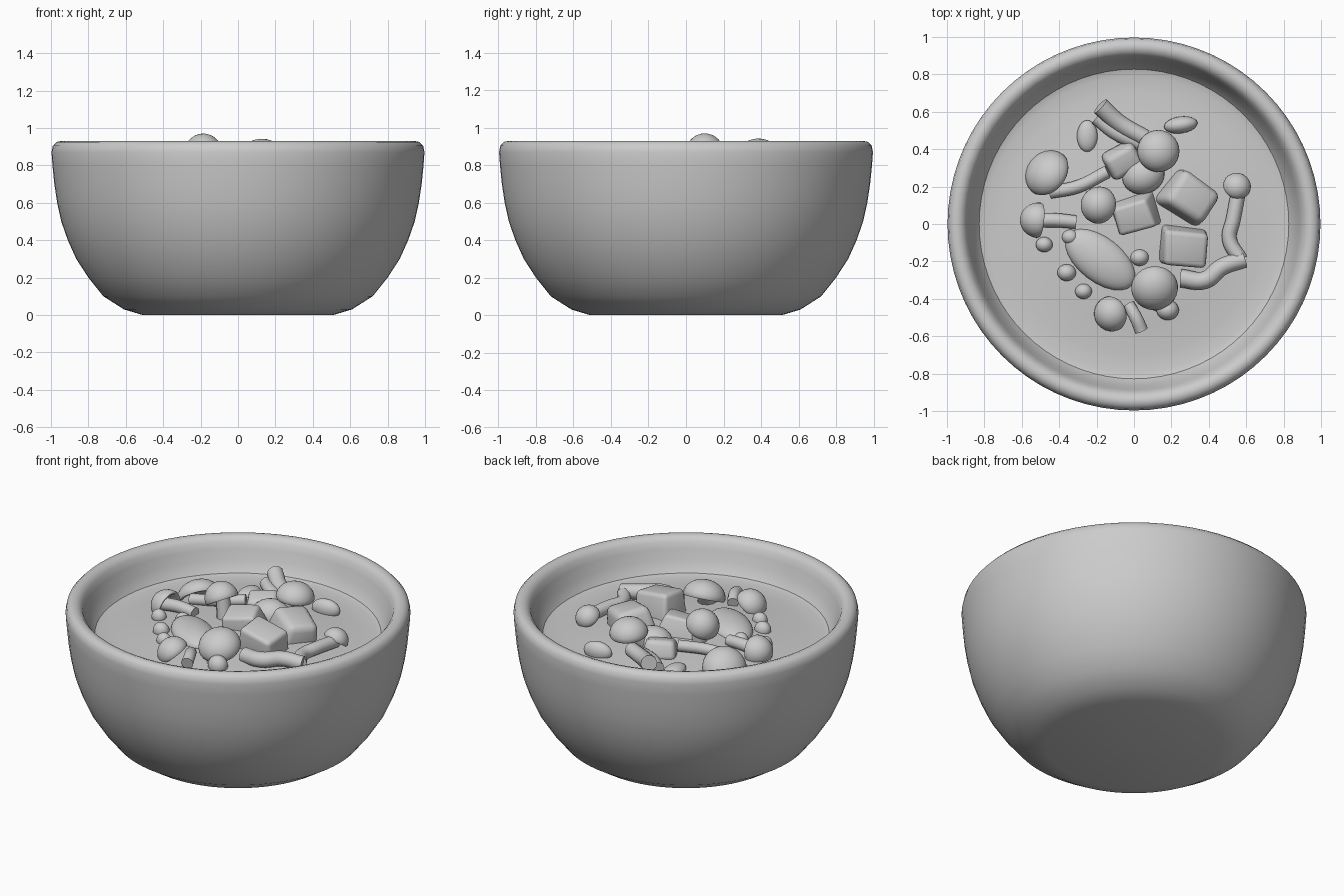
import bpy, bmesh, math, random
from mathutils import Vector, Euler

random.seed(4)
if "Cube" in bpy.data.objects:
    bpy.data.objects.remove(bpy.data.objects["Cube"])

clay = bpy.data.materials.new("grey clay")
clay.use_nodes = True
GREY = (0.6, 0.6, 0.6, 1)
clay.diffuse_color = GREY
clay.node_tree.nodes["Principled BSDF"].inputs["Base Color"].default_value = GREY


def add(name, mesh, loc=(0, 0, 0), angle=40):
    mesh.materials.append(clay)
    ob = bpy.data.objects.new(name, mesh)
    ob.location = loc
    bpy.context.collection.objects.link(ob)
    bpy.ops.object.select_all(action='DESELECT')
    ob.select_set(True)
    bpy.context.view_layer.objects.active = ob
    bpy.ops.object.shade_smooth_by_angle(angle=math.radians(angle))
    return ob


def lathe(name, profile, steps, loc=(0, 0, 0), axis=(0, 0, 1), angle=40):
    """Spin (radius, height) points around z, then point z along axis."""
    bm = bmesh.new()
    vs = [bm.verts.new((r, 0, z)) for r, z in profile]
    edges = [bm.edges.new(p) for p in zip(vs, vs[1:])]
    bmesh.ops.spin(bm, geom=vs + edges, axis=(0, 0, 1), cent=(0, 0, 0),
                   angle=math.tau, steps=steps)
    bmesh.ops.remove_doubles(bm, verts=bm.verts, dist=0.0005)
    bmesh.ops.recalc_face_normals(bm, faces=bm.faces)
    me = bpy.data.meshes.new(name)
    bm.to_mesh(me)
    bm.free()
    ob = add(name, me, loc, angle)
    ob.rotation_euler = Vector(axis).to_track_quat('Z', 'Y').to_euler()
    return ob


def cap(name, loc, r, h, axis=(0, 0, 1), hollow=0.3):
    """Domed mushroom cap with a rolled edge and a hollow underside."""
    dome = [(r * math.cos(a), h * math.sin(a))
            for a in (math.pi / 2 * i / 8 for i in range(8, -1, -1))]
    under = [(r * 0.95, -h * 0.12), (r * 0.8, -h * 0.08), (r * 0.6, h * hollow),
             (0, h * hollow)]
    return lathe(name, dome + under, 28, loc, axis, 50)


def tube(name, points, r, tip=1.0):
    """Round stalk through points, tapering or flaring to the tip."""
    cu = bpy.data.curves.new(name, 'CURVE')
    cu.dimensions = '3D'
    cu.bevel_depth, cu.bevel_resolution, cu.use_fill_caps = r, 3, True
    cu.resolution_u = 6
    sp = cu.splines.new('BEZIER')
    sp.bezier_points.add(len(points) - 1)
    for i, (bp, p) in enumerate(zip(sp.bezier_points, points)):
        bp.co = p
        bp.handle_left_type = bp.handle_right_type = 'AUTO'
        bp.radius = 1 + (tip - 1) * i / (len(points) - 1)
    tmp = bpy.data.objects.new(name, cu)
    me = bpy.data.meshes.new_from_object(tmp)
    bpy.data.objects.remove(tmp)
    me.name = name
    return add(name, me, angle=50)


def blob(name, loc, size, turn=0):
    """Rounded lump, size given as half-axes."""
    bm = bmesh.new()
    bmesh.ops.create_uvsphere(bm, u_segments=24, v_segments=14, radius=1)
    bmesh.ops.scale(bm, vec=size, verts=bm.verts)
    me = bpy.data.meshes.new(name)
    bm.to_mesh(me)
    bm.free()
    ob = add(name, me, loc)
    ob.rotation_euler.z = math.radians(turn)
    return ob


def chunk(name, loc, size, rot, taper=0.8, soft=0.03):
    """Diced vegetable: an uneven tapered block with softened edges."""
    bm = bmesh.new()
    bmesh.ops.create_cube(bm, size=1)
    for v in bm.verts:
        if v.co.z > 0:
            v.co.x *= taper
            v.co.y *= taper
        v.co += Vector([random.uniform(-0.05, 0.05) for _ in range(3)])
    bmesh.ops.scale(bm, vec=size, verts=bm.verts)
    bmesh.ops.bevel(bm, geom=bm.edges[:], offset=soft, segments=3, profile=0.5,
                    affect='EDGES')
    me = bpy.data.meshes.new(name)
    bm.to_mesh(me)
    bm.free()
    ob = add(name, me, loc, 35)
    ob.rotation_euler = Euler([math.radians(a) for a in rot])
    return ob


# Bowl with rounded rim
lathe("bowl", [(0, 0), (.51, 0), (.61, .03), (.72, .1), (.8, .2), (.865, .3),
               (.91, .4), (.945, .5), (.967, .6), (.982, .7), (.992, .8), (.997, .87),
               (.99, .905), (.97, .925), (.945, .93), (.92, .922), (.9, .9),
               (.885, .86), (.865, .8), (.835, .74), (.8, .7)], 72)

# Soup surface, slightly heaped in the middle
lathe("soup", [(.86, .745), (.83, .732), (.79, .725), (.7, .725), (.55, .738),
               (.4, .755), (.2, .765), (0, .77)], 64)

# Tall mushroom with tilted cap
cap("tilted_cap", (-.185, .1, .87), .1, .1, (-.45, .15, .8))
tube("tilted_stem", [(-.17, .09, .9), (-.15, .08, .74)], .04, 1.2)

# Mushroom at the back with a second cap leaning under it
cap("back_cap", (.13, .39, .85), .113, .092, (.05, .1, 1))
tube("back_stem", [(.12, .38, .88), (.07, .3, .73)], .045, 1.2)
blob("lower_cap", (.05, .26, .77), (.115, .1, .09), 20)
chunk("back_slice", (-.06, .34, .78), (.2, .16, .12), (15, 0, 30))
tube("forked_stalk", [(.06, .46, .79), (-.08, .54, .8), (-.18, .63, .83)], .045, 1.1)
tube("forked_stalk_side", [(.03, .43, .77), (-.1, .49, .78), (-.2, .57, .78)], .04)

# Side mushroom lying down
cap("left_lying_cap", (-.51, .02, .765), .095, .1, (-1, .1, .2))
tube("left_lying_stem", [(-.54, .02, .77), (-.42, .02, .78), (-.31, .01, .775)], .04, .9)

# Mushroom with long curling stalk
cap("curled_cap", (.55, .2, .765), .075, .07, (.2, .5, .8))
tube("curled_stem", [(.56, .18, .765), (.53, .02, .77), (.51, -.08, .765),
                     (.57, -.19, .77)], .04)
tube("curled_stem_end", [(.59, -.19, .77), (.47, -.23, .785), (.38, -.3, .78),
                         (.25, -.29, .77)], .045, 1.1)

# Front mushrooms
cap("front_cap", (.11, -.34, .81), .125, .1, (.05, -.4, .9))
tube("front_stem", [(.11, -.35, .84), (.14, -.42, .72)], .05, 1.2)
cap("front_small_cap", (-.12, -.48, .765), .095, .09, (-.5, -.2, .7))
tube("front_small_stem", [(-.03, -.43, .77), (.01, -.5, .785), (.04, -.57, .77)], .033, 1.1)

# Diced chunks
chunk("middle_chunk", (0, .05, .78), (.26, .2, .18), (12, -8, 15), .75, .02)
chunk("right_chunk", (.3, .14, .79), (.29, .25, .19), (-8, 10, -35), .8, .04)
chunk("front_chunk", (.265, -.125, .79), (.25, .21, .2), (8, 5, -3), .88, .025)

# Half-slice standing at the back left
cap("wedge", (-.46, .27, .74), .13, .1, (-.6, .5, .75))
tube("thin_stick", [(-.45, .17, .765), (-.3, .2, .785), (-.14, .28, .8)], .035)

# Leaf-like mound and small lumps breaking the surface
blob("long_mound", (-.18, -.19, .755), (.22, .12, .065), -38)
lumps = [(-.36, -.26, .05), (-.27, -.36, .045), (.03, -.18, .05), (.18, -.46, .06),
         (-.48, -.11, .045), (-.34, -.07, .045)]
for i, (x, y, r) in enumerate(lumps):
    blob(f"small_lump_{i + 1}", (x, y, .755), (r, r * .9, r))
blob("sunken_lump", (-.25, .47, .745), (.055, .085, .035))
blob("back_small_slice", (.25, .53, .755), (.09, .045, .06), 8)
